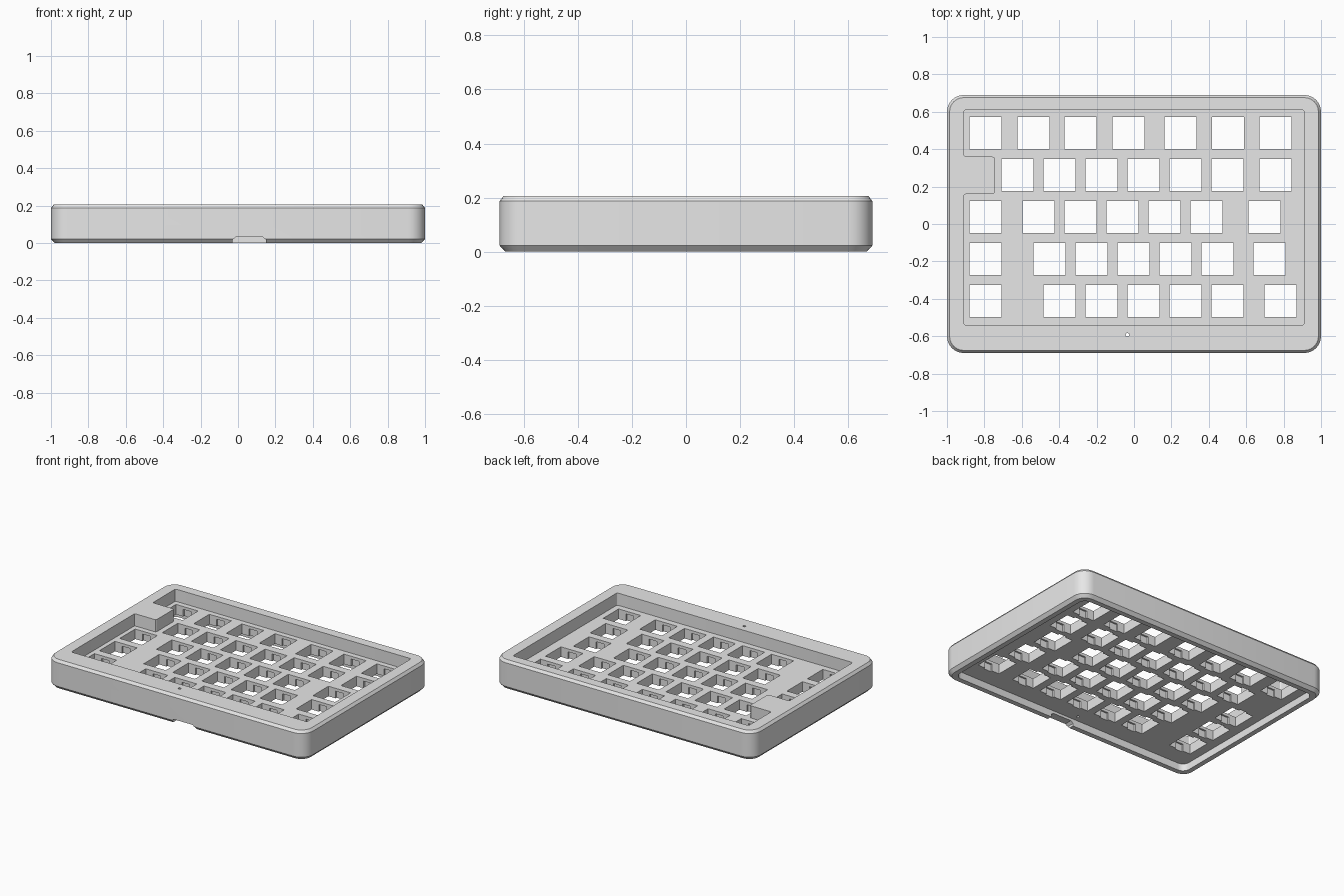
import bpy, bmesh, math

if "Cube" in bpy.data.objects:
    bpy.data.objects.remove(bpy.data.objects["Cube"])

grey = bpy.data.materials.new("case grey")
grey.diffuse_color = (0.8, 0.8, 0.8, 1)
grey.use_nodes = True
grey.node_tree.nodes["Principled BSDF"].inputs["Base Color"].default_value = grey.diffuse_color


def make_object(name, bm):
    bmesh.ops.recalc_face_normals(bm, faces=bm.faces)
    mesh = bpy.data.meshes.new(name)
    bm.to_mesh(mesh)
    bm.free()
    mesh.materials.append(grey)
    ob = bpy.data.objects.new(name, mesh)
    bpy.context.collection.objects.link(ob)
    return ob


def rounded_rect(hx, hy, r, inset=0.0, steps=6):
    """Rounded rectangle outline, optionally shrunk by an inset."""
    pts = []
    for i, (sx, sy) in enumerate([(1, 1), (-1, 1), (-1, -1), (1, -1)]):
        for k in range(steps + 1):
            a = math.radians(90 * i + 90 * k / steps)
            pts.append((sx * (hx - r) + (r - inset) * math.cos(a),
                        sy * (hy - r) + (r - inset) * math.sin(a)))
    return pts


def loft(bm, rings):
    """Closed solid through a list of (outline, z) rings."""
    loops = [[bm.verts.new((x, y, z)) for x, y in pts] for pts, z in rings]
    n = len(loops[0])
    for lo, hi in zip(loops, loops[1:]):
        for i in range(n):
            bm.faces.new((lo[i], lo[(i + 1) % n], hi[(i + 1) % n], hi[i]))
    bm.faces.new(loops[0][::-1])
    bm.faces.new(loops[-1])


def add_box(bm, x0, x1, y0, y1, z0, z1):
    pts = [(x0, y0), (x1, y0), (x1, y1), (x0, y1)]
    loft(bm, [(pts, z0), (pts, z1)])


def cut(target, bm):
    cutter = make_object("cutter", bm)
    cutter.hide_render = True
    mod = target.modifiers.new("cut", 'BOOLEAN')
    mod.operation = 'DIFFERENCE'
    mod.solver = 'EXACT'
    mod.object = cutter
    bpy.context.view_layer.objects.active = target
    bpy.ops.object.modifier_apply(modifier=mod.name)
    bpy.data.objects.remove(cutter)


HX, HY, TOP = 1.0, 0.69, 0.205
PLATE_LOW, PLATE_TOP = 0.05, 0.12

# Outer shell with chamfered top and bottom rims
bm = bmesh.new()
loft(bm, [(rounded_rect(HX, HY, 0.09, i), z)
          for i, z in ((0.02, 0), (0, 0.022), (0, TOP - 0.018), (0.014, TOP))])
case = make_object("keyboard_case", bm)

# Underside cavity
bm = bmesh.new()
ring = rounded_rect(HX - 0.055, HY - 0.055, 0.05)
loft(bm, [(ring, -0.1), (ring, PLATE_LOW)])
cut(case, bm)

# Key well, stepping around the controller block on the left
bm = bmesh.new()
well = [(-0.91, -0.54), (0.91, -0.54), (0.91, 0.61), (-0.91, 0.61),
        (-0.91, 0.36), (-0.745, 0.36), (-0.745, 0.16), (-0.91, 0.16)]
loft(bm, [(well, PLATE_TOP), (well, 0.4)])
upright = [e for e in bm.edges
           if abs(e.verts[0].co.z - e.verts[1].co.z) > 0.1]
bmesh.ops.bevel(bm, geom=upright, offset=0.012, segments=3, profile=0.5,
                affect='EDGES')
cut(case, bm)

# Switch openings, row by row, and the clip recesses under their edges
rows = [
    (0.487, (-0.794, -0.537, -0.286, -0.030, 0.249, 0.503, 0.757)),
    (0.262, (-0.623, -0.398, -0.174, 0.051, 0.275, 0.500, 0.757)),
    (0.037, (-0.794, -0.511, -0.286, -0.061, 0.163, 0.388, 0.698)),
    (-0.187, (-0.794, -0.452, -0.227, -0.003, 0.222, 0.446, 0.725)),
    (-0.412, (-0.794, -0.398, -0.174, 0.051, 0.275, 0.500, 0.783)),
]
S = 0.0855
holes, clips = bmesh.new(), bmesh.new()
for y, xs in rows:
    for x in xs:
        add_box(holes, x - S, x + S, y - S, y + S, 0.02, 0.16)
        add_box(clips, x - 0.03, x + 0.03, y - S - 0.012, y + S + 0.012,
                0.02, PLATE_TOP - 0.02)
cut(case, holes)
cut(case, clips)

# Cable slot in the front wall, slightly tapered
bm = bmesh.new()
slot = [(-0.03, -0.1), (0.15, -0.1), (0.15, 0.018), (0.132, 0.032),
        (-0.012, 0.032), (-0.03, 0.018)]
front = [bm.verts.new((x, -0.8, z)) for x, z in slot]
back = [bm.verts.new((x, -0.6, z)) for x, z in slot]
for i in range(len(slot)):
    j = (i + 1) % len(slot)
    bm.faces.new((front[i], front[j], back[j], back[i]))
bm.faces.new(front[::-1])
bm.faces.new(back)
cut(case, bm)

# Small indicator hole in the front rim
bm = bmesh.new()
dot = [(-0.035 + 0.01 * math.cos(k * math.pi / 6),
        -0.593 + 0.01 * math.sin(k * math.pi / 6)) for k in range(12)]
loft(bm, [(dot, -0.1), (dot, 0.4)])
cut(case, bm)

bpy.ops.object.select_all(action='DESELECT')
case.select_set(True)
bpy.context.view_layer.objects.active = case
bpy.ops.object.shade_smooth_by_angle(angle=math.radians(30))
